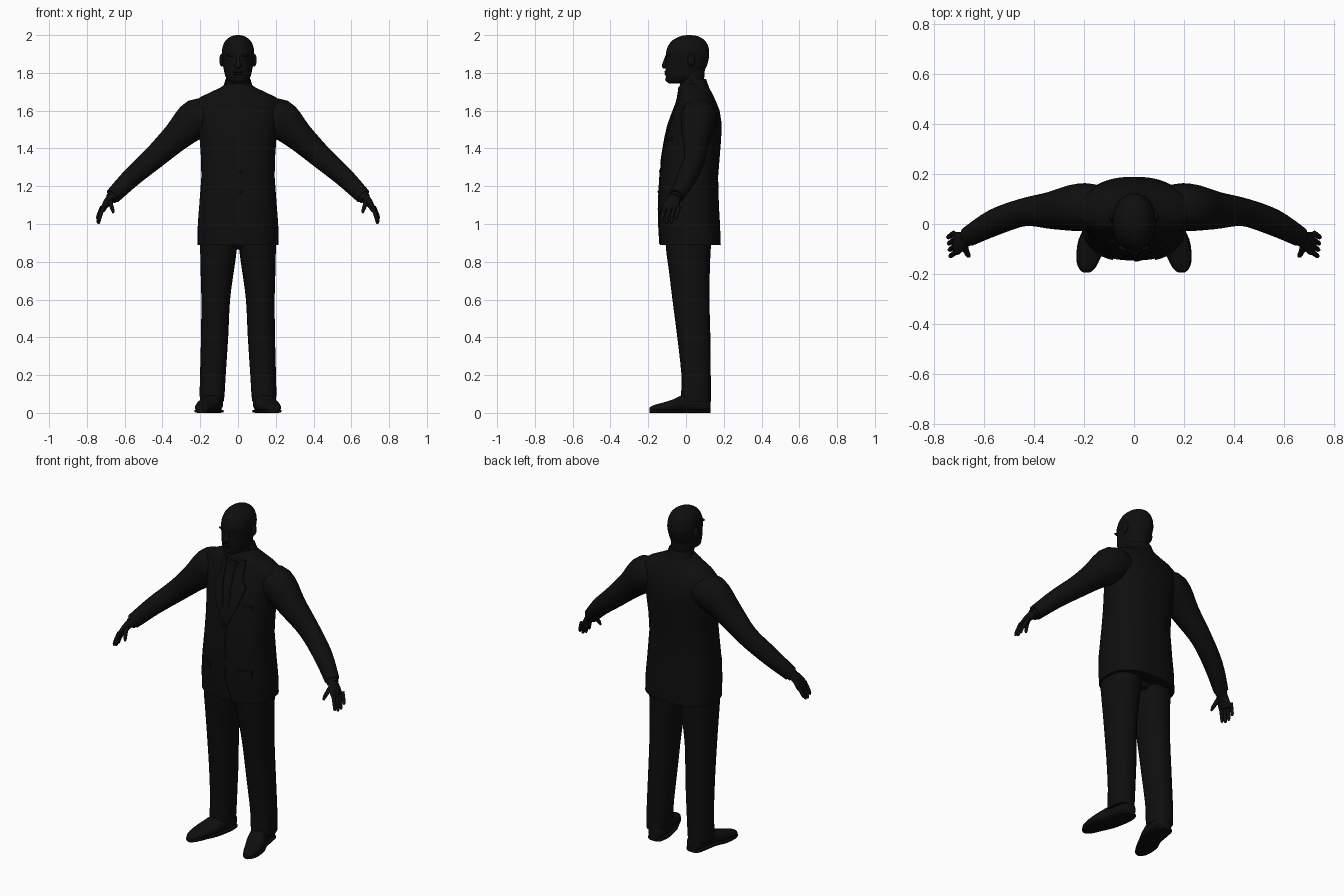
import bpy, bmesh, math
from mathutils import Vector

black = bpy.data.materials.new("near_black")
black.diffuse_color = (0.0045, 0.0045, 0.0045, 1)


def finish(name, bm, mirror=False, angle=40):
    bmesh.ops.recalc_face_normals(bm, faces=bm.faces)
    me = bpy.data.meshes.new(name)
    bm.to_mesh(me)
    bm.free()
    me.materials.append(black)
    ob = bpy.data.objects.new(name, me)
    bpy.context.collection.objects.link(ob)
    if mirror:
        mod = ob.modifiers.new("mirror", 'MIRROR')
        mod.use_clip = False
        mod.use_mirror_merge = False
    bpy.ops.object.select_all(action='DESELECT')
    ob.select_set(True)
    bpy.context.view_layer.objects.active = ob
    bpy.ops.object.shade_smooth_by_angle(angle=math.radians(angle))
    return ob


def smooth(rows, k):
    """Catmull-Rom resampling of a table of section rows."""
    out = []
    for i in range(len(rows) - 1):
        a, b, c, d = rows[max(i - 1, 0)], rows[i], rows[i + 1], rows[min(i + 2, len(rows) - 1)]
        for s in range(k):
            t = s / k
            out.append([0.5 * (2 * q + (r - p) * t + (2 * p - 5 * q + 4 * r - w) * t * t
                               + (3 * q - p - 3 * r + w) * t ** 3) for p, q, r, w in zip(a, b, c, d)])
    return out + [list(rows[-1])]


def loft(name, sections, sides=24, **kw):
    """Skin superellipse sections given as (centre, axis u, axis v, exponent)."""
    bm = bmesh.new()
    rings = []
    for c, u, v, n in sections:
        ring = []
        for i in range(sides):
            a = 2 * math.pi * i / sides
            p, q = math.cos(a), math.sin(a)
            ring.append(bm.verts.new(c + u * math.copysign(abs(p) ** (2 / n), p)
                                     + v * math.copysign(abs(q) ** (2 / n), q)))
        rings.append(ring)
    for r, s in zip(rings, rings[1:]):
        for i in range(sides):
            j = (i + 1) % sides
            bm.faces.new((r[i], r[j], s[j], s[i]))
    bm.faces.new(rings[0])
    bm.faces.new(rings[-1])
    return finish(name, bm, **kw)


def stack(name, rows, k=1, **kw):
    """Upright loft: rows are (z, x centre, half width, front y, back y, exponent)."""
    loft(name, [(Vector((x, (f + b) / 2, z)), Vector((w, 0, 0)), Vector((0, (b - f) / 2, 0)), n)
                for z, x, w, f, b, n in smooth(rows, k)], **kw)


def tube(name, rows, k=4, n=2, **kw):
    """Limb loft along a path: rows are (x, y, z, radius in y, radius across)."""
    rows = smooth(rows, k)
    pts = [Vector(r[:3]) for r in rows]
    sec = []
    for i, r in enumerate(rows):
        t = (pts[min(i + 1, len(pts) - 1)] - pts[max(i - 1, 0)]).normalized()
        u = Vector((0, 1, 0))
        u = (u - t * u.dot(t)).normalized()
        sec.append((pts[i], u * r[3], t.cross(u) * r[4], n))
    loft(name, sec, **kw)


def ball(name, loc, size, mirror=False):
    bm = bmesh.new()
    bmesh.ops.create_uvsphere(bm, u_segments=16, v_segments=10, radius=1)
    bmesh.ops.scale(bm, vec=size, verts=bm.verts)
    bmesh.ops.translate(bm, vec=loc, verts=bm.verts)
    finish(name, bm, mirror)


# Jacket body
JACKET = [(0.89, 0, .214, -.138, .184, 2.5), (1.0, 0, .213, -.144, .180, 2.5),
          (1.1, 0, .205, -.146, .174, 2.5), (1.25, 0, .194, -.138, .170, 2.4),
          (1.35, 0, .196, -.126, .178, 2.3), (1.45, 0, .203, -.110, .186, 2.3),
          (1.53, 0, .210, -.092, .189, 2.3), (1.60, 0, .226, -.066, .178, 2.2),
          (1.645, 0, .232, -.048, .160, 2.2), (1.672, 0, .200, -.042, .148, 2.2),
          (1.70, 0, .140, -.038, .134, 2.1), (1.725, 0, .088, -.034, .120, 2),
          (1.74, 0, .070, -.022, .112, 2)]
stack("jacket", JACKET, sides=48)


def front(x, z):
    """Front surface of the jacket at a given x and z."""
    for a, b in zip(JACKET, JACKET[1:]):
        if a[0] <= z <= b[0]:
            t = (z - a[0]) / (b[0] - a[0])
            _, _, w, f, k, n = [p + (q - p) * t for p, q in zip(a, b)]
            return (f + k) / 2 - (k - f) / 2 * max(0, 1 - abs(x / w) ** n) ** (1 / n)


def plate(name, rows, lift, mirror=False):
    """Cloth strip laid on the jacket front: rows are (z, inner x, outer x)."""
    bm = bmesh.new()
    rows = [[p + (q - p) * s / 4 for p, q in zip(a, b)] for a, b in zip(rows, rows[1:])
            for s in range(4)] + [rows[-1]]
    grid = []
    for z, x0, x1 in rows:
        xs = [x0 + (x1 - x0) * i / 4 for i in range(5)]
        grid.append([bm.verts.new((x, front(x, z) - lift, z)) for x in xs])
    for r, s in zip(grid, grid[1:]):
        for i in range(4):
            bm.faces.new((r[i], r[i + 1], s[i + 1], s[i]))
    # Turn the rim back into the cloth
    rim = bmesh.ops.extrude_edge_only(bm, edges=[e for e in bm.edges if e.is_boundary])
    bmesh.ops.translate(bm, vec=(0, lift + .003, 0),
                        verts=[g for g in rim['geom'] if isinstance(g, bmesh.types.BMVert)])
    finish(name, bm, mirror, 30)


# Lapels, shirt front, tie, closing edge, pockets and buttons
plate("shirt_front", [(1.34, -.004, .004), (1.5, -.04, .04), (1.68, -.05, .05)], .002)
plate("lapel", [(1.32, .004, .012), (1.46, .025, .075), (1.56, .04, .105),
                (1.60, .045, .075), (1.70, .045, .075)], .007, True)
plate("tie", [(1.34, -.004, .004), (1.40, -.02, .02), (1.63, -.012, .012),
              (1.65, -.020, .020), (1.69, -.024, .024)], .006)
plate("jacket_edge", [(.895, .035, .055), (1.0, .004, .02), (1.32, -.004, .01)], .004)
plate("pocket_flap", [(1.05, .085, .165), (1.09, .085, .165)], .006, True)
plate("breast_pocket", [(1.44, .10, .15), (1.46, .10, .15)], .005)
for z in (1.17, 1.28):
    ball("button", (.012, front(.012, z) - .003, z), (.009, .005, .009))

# Collars and neck
stack("jacket_collar", [(1.69, 0, .092, .0, .134, 2), (1.74, 0, .074, .0, .116, 2),
                        (1.768, 0, .066, .005, .106, 2)], k=2)
stack("shirt_collar", [(1.67, 0, .066, -.046, .10, 2), (1.72, 0, .066, -.042, .10, 2),
                       (1.745, 0, .066, -.024, .102, 2)])
stack("neck", [(1.66, 0, .06, -.035, .09, 2), (1.74, 0, .062, -.032, .094, 2),
               (1.82, 0, .066, -.04, .10, 2)], k=2)

# Head and face
stack("head", [(1.745, 0, .03, -.092, -.02, 2), (1.755, 0, .05, -.102, .02, 2.1),
               (1.78, 0, .066, -.107, .075, 2.1), (1.82, 0, .076, -.108, .102, 2.1),
               (1.86, 0, .082, -.106, .117, 2.1), (1.90, 0, .086, -.107, .123, 2.1),
               (1.94, 0, .081, -.096, .118, 2), (1.97, 0, .066, -.074, .101, 2),
               (1.99, 0, .042, -.040, .073, 2), (1.998, 0, .020, -.010, .045, 2),
               (2.0, 0, .002, .014, .020, 2)], k=3, sides=32)
tube("nose", [(0, -.102, 1.888, .008, .008), (0, -.110, 1.86, .010, .011),
              (0, -.112, 1.838, .016, .018), (0, -.106, 1.828, .010, .012)], sides=12)
ball("ear", (.086, .028, 1.868), (.013, .020, .034), True)
ball("brow", (.034, -.095, 1.893), (.026, .011, .007), True)
ball("upper_lip", (0, -.105, 1.805), (.028, .010, .006))
ball("lower_lip", (0, -.103, 1.794), (.024, .010, .006))
ball("chin", (0, -.094, 1.766), (.026, .016, .016))

# Sleeves and cuffs
tube("sleeve", [(.13, .068, 1.57, .085, .07), (.215, .067, 1.56, .096, .104),
                (.325, .055, 1.462, .076, .078), (.44, .047, 1.355, .056, .062),
                (.56, .006, 1.25, .053, .052), (.662, -.05, 1.148, .040, .042)],
     mirror=True)
tube("shirt_cuff", [(.64, -.04, 1.168, .032, .032), (.672, -.058, 1.135, .033, .032)],
     mirror=True)

# Hands
tube("palm", [(.65, -.045, 1.16, .026, .024), (.685, -.066, 1.125, .036, .022),
              (.708, -.078, 1.09, .046, .016), (.716, -.082, 1.07, .042, .012)], mirror=True)
for i, length in enumerate((.068, .080, .076, .056)):
    y = -.118 + i * .025
    x = .716 + i * .003
    tube("finger", [(x - .004, y + .006, 1.09, .011, .011),
                    (x + .010, y - .004, 1.085 - length * .5, .010, .010),
                    (x + .018, y - .010, 1.09 - length, .009, .009),
                    (x + .018, y - .012, 1.08 - length, .004, .004)], k=3, sides=10, mirror=True)
tube("thumb", [(.68, -.08, 1.13, .014, .015), (.672, -.108, 1.10, .012, .012),
               (.664, -.124, 1.075, .010, .010), (.660, -.130, 1.058, .005, .005)],
     k=3, sides=10, mirror=True)

# Trousers
stack("trouser_leg", [(.06, .138, .062, -.022, .132, 2.3), (.10, .137, .066, -.026, .132, 2.3),
                      (.20, .133, .068, -.024, .131, 2.3), (.40, .124, .072, -.046, .129, 2.3),
                      (.60, .118, .076, -.072, .124, 2.3), (.75, .110, .088, -.090, .126, 2.3),
                      (.85, .104, .096, -.104, .130, 2.3), (.93, .100, .100, -.11, .135, 2.3)],
      k=3, mirror=True)
stack("trouser_seat", [(.865, 0, .05, -.05, .09, 2), (.92, 0, .15, -.10, .13, 2.4)])


# Shoes: rows are (y, x centre, half width, height)
def shoe(name, grow, low, cap):
    rows = [(.130, .128, .022, .07), (.115, .128, .042, .085), (.06, .130, .052, .10),
            (-.01, .142, .053, .098), (-.06, .160, .058, .075), (-.11, .176, .051, .058),
            (-.155, .186, .040, .046), (-.182, .189, .026, .036), (-.194, .190, .010, .026)]
    sec = []
    for y, x, w, h in smooth(rows, 3):
        h = min(h, cap)
        sec.append((Vector((x, y, (h + low) / 2)), Vector((w + grow, 0, 0)),
                    Vector((0, 0, (h - low) / 2)), 4 if grow else 2.3))
    loft(name, sec, mirror=True)


shoe("shoe", 0, .004, 1)
shoe("shoe_sole", .003, 0, .018)
